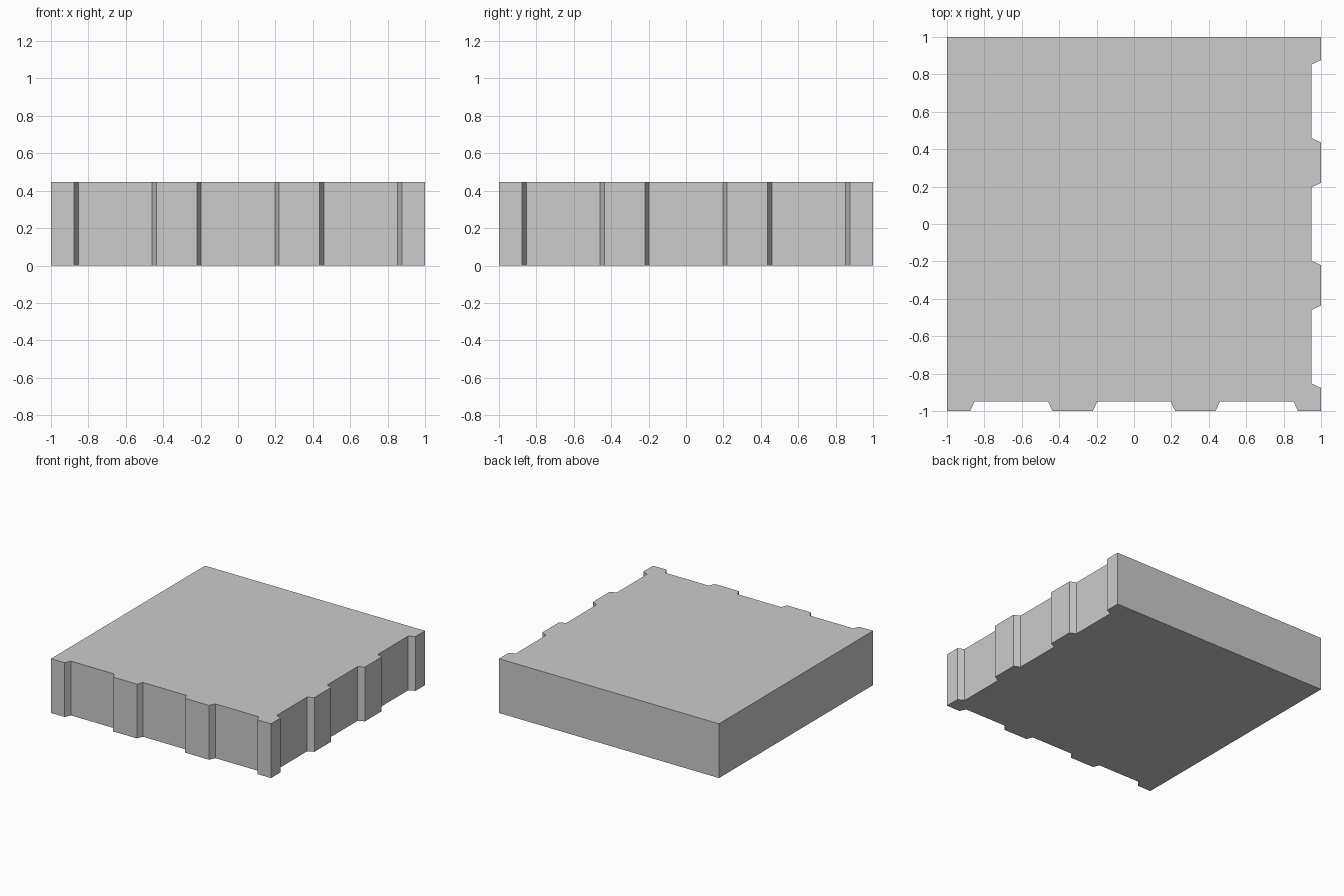
import bpy, bmesh

if "Cube" in bpy.data.objects:
    bpy.data.objects.remove(bpy.data.objects["Cube"])

HEIGHT = 0.446
DEPTH = 0.05          # how far the recesses cut in
OUTER, INNER = 0.22, 0.197   # half widths at the mouth and floor of a recess
CENTRES = (-0.656, 0.0, 0.656)


def recessed_edge():
    """Points (along, inset) of one side with three flared recesses."""
    pts = []
    for c in CENTRES:
        pts += [(c - OUTER, 0), (c - INNER, DEPTH), (c + INNER, DEPTH), (c + OUTER, 0)]
    return pts


# Counter-clockwise outline: recessed front and right, plain back and left
outline = [(-1, -1)]
outline += [(a, -1 + d) for a, d in recessed_edge()]
outline += [(1, -1)]
outline += [(1 - d, a) for a, d in recessed_edge()]
outline += [(1, 1), (-1, 1)]

# Extrude the outline into the block
bm = bmesh.new()
base = bm.faces.new([bm.verts.new((x, y, 0)) for x, y in outline])
top = bmesh.ops.extrude_face_region(bm, geom=[base], use_keep_orig=True)
bmesh.ops.translate(bm, vec=(0, 0, HEIGHT),
                    verts=[v for v in top["geom"] if isinstance(v, bmesh.types.BMVert)])
bmesh.ops.recalc_face_normals(bm, faces=bm.faces)

mesh = bpy.data.meshes.new("notched_block")
bm.to_mesh(mesh)
bm.free()
block = bpy.data.objects.new("notched_block", mesh)
bpy.context.collection.objects.link(block)
